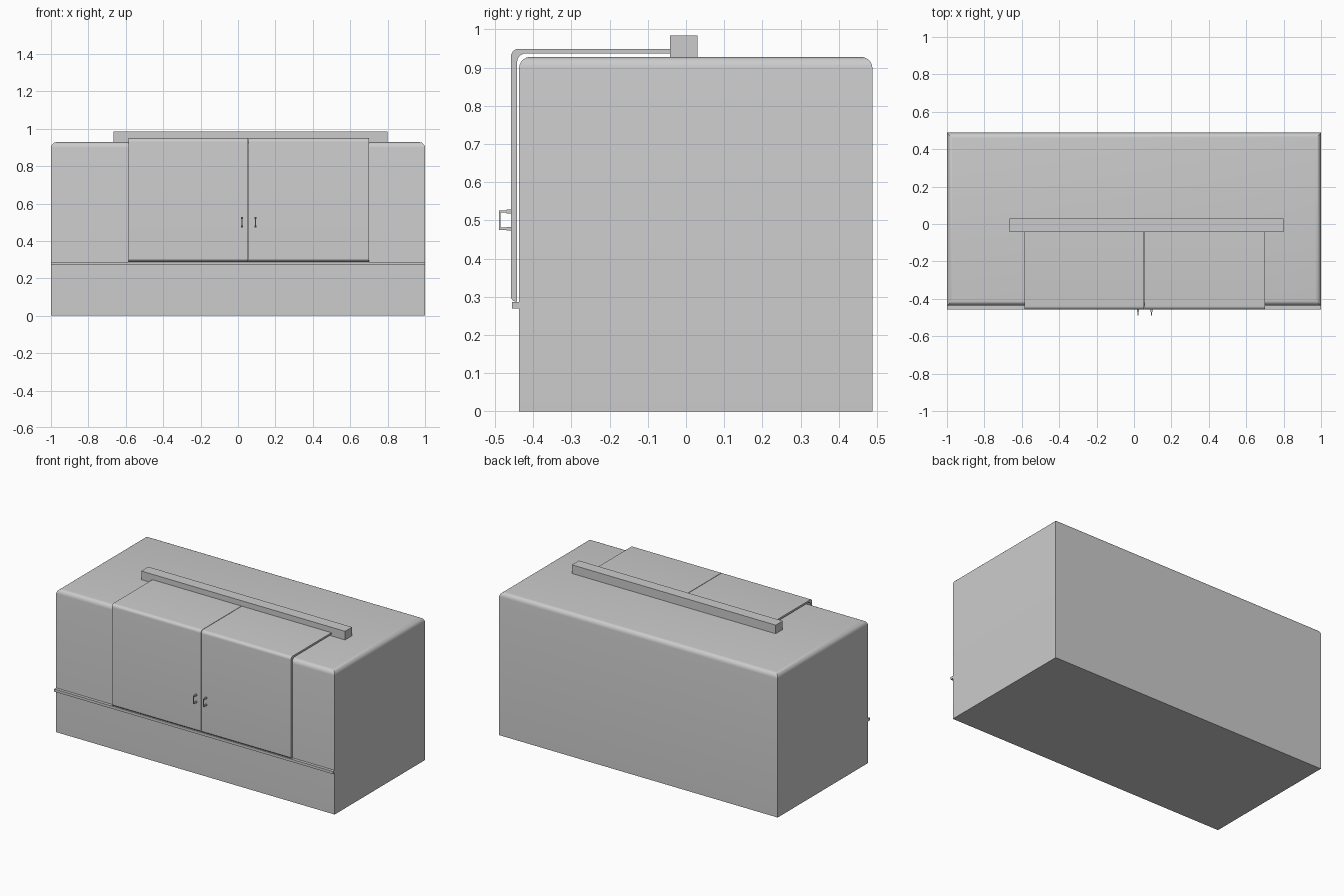
import bpy, bmesh, math
from mathutils import Vector

if "Cube" in bpy.data.objects:
    bpy.data.objects.remove(bpy.data.objects["Cube"])

grey = bpy.data.materials.new("plain grey")
grey.diffuse_color = (0.6, 0.6, 0.6, 1)
grey.use_nodes = True
grey.node_tree.nodes["Principled BSDF"].inputs["Base Color"].default_value = grey.diffuse_color


def finish(name, bm, smooth=True):
    bmesh.ops.recalc_face_normals(bm, faces=bm.faces)
    me = bpy.data.meshes.new(name)
    bm.to_mesh(me)
    bm.free()
    me.materials.append(grey)
    ob = bpy.data.objects.new(name, me)
    bpy.context.collection.objects.link(ob)
    if smooth:
        bpy.ops.object.select_all(action='DESELECT')
        bpy.context.view_layer.objects.active = ob
        ob.select_set(True)
        bpy.ops.object.shade_smooth_by_angle(angle=math.radians(35))
    return ob


def box_bm(lo, hi):
    bm = bmesh.new()
    bmesh.ops.create_cube(bm, size=1)
    for v in bm.verts:
        v.co = Vector([(a + b) / 2 + c * (b - a) for a, b, c in zip(lo, hi, v.co)])
    return bm


def arc(cy, cz, r, a0, a1, n=6):
    return [(cy + r * math.cos(math.radians(a0 + (a1 - a0) * i / n)),
             cz + r * math.sin(math.radians(a0 + (a1 - a0) * i / n))) for i in range(n + 1)]


def extrude_x(profile, x0, x1):
    bm = bmesh.new()
    f = bm.faces.new([bm.verts.new((x0, y, z)) for y, z in profile])
    ext = bmesh.ops.extrude_face_region(bm, geom=[f])
    for v in ext['geom']:
        if isinstance(v, bmesh.types.BMVert):
            v.co.x = x1
    return bm


# cabinet body with rounded top edges
bm = box_bm((-1, -0.437, 0), (1, 0.488, 0.928))
top = [e for e in bm.edges if all(v.co.z > 0.9 for v in e.verts)]
bmesh.ops.bevel(bm, geom=top, offset=0.03, segments=5, profile=0.5, affect='EDGES')
finish("cabinet_body", bm)

# upper and lower sliding rails
finish("top_rail", box_bm((-0.665, -0.042, 0.926), (0.798, 0.03, 0.984)), False)
finish("lower_rail", box_bm((-1, -0.456, 0.27), (1, -0.436, 0.287)), False)

# two bent doors running up the front and over the top
outer = arc(-0.438, 0.929, 0.02, 180, 90)
inner = arc(-0.419, 0.914, 0.023, 90, 180)
foot = [(-0.442, 0.287), (-0.452, 0.289), (-0.458, 0.297)]
profile = outer + [(-0.041, 0.949), (-0.041, 0.937)] + inner + foot
for name, x0, x1 in (("left_door", -0.585, 0.054), ("right_door", 0.057, 0.70)):
    finish(name, extrude_x(profile, x0, x1))

# small C shaped handles with flared feet
for name, x in (("left_handle", 0.021), ("right_handle", 0.093)):
    bm = box_bm((x - 0.0025, -0.490, 0.475), (x + 0.0025, -0.485, 0.526))
    for z in (0.478, 0.523):
        for lo, hi in (((x - 0.003, -0.487, z - 0.003), (x + 0.003, -0.456, z + 0.003)),
                       ((x - 0.005, -0.470, z - 0.005), (x + 0.005, -0.456, z + 0.005))):
            part = box_bm(lo, hi)
            me = bpy.data.meshes.new("tmp")
            part.to_mesh(me)
            part.free()
            bm.from_mesh(me)
            bpy.data.meshes.remove(me)
    finish(name, bm, False)
